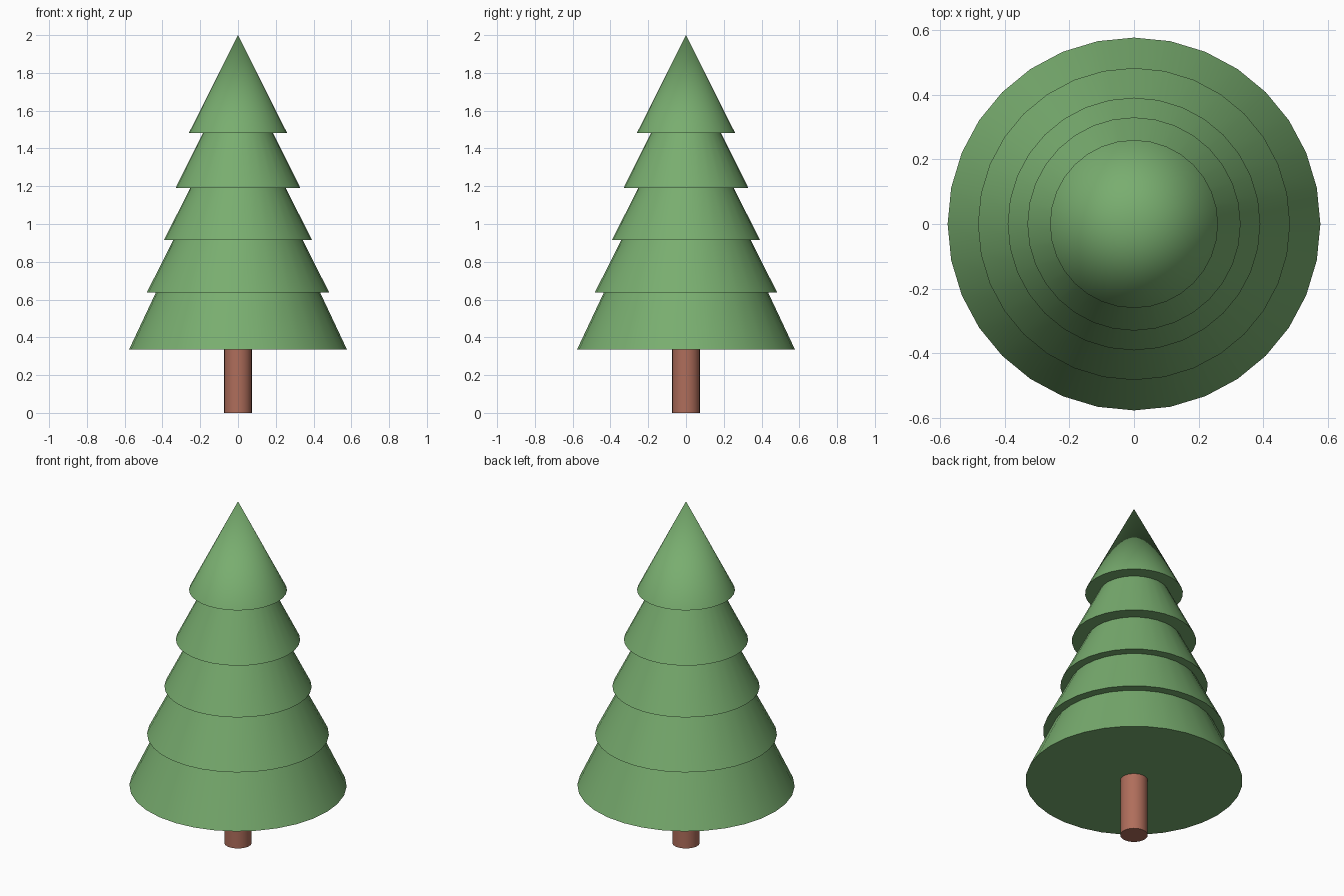
import bpy, bmesh, math

if "Cube" in bpy.data.objects:
    bpy.data.objects.remove(bpy.data.objects["Cube"])

SIDES = 32


def material(name, rgb):
    m = bpy.data.materials.new(name)
    m.diffuse_color = (*rgb, 1.0)
    m.use_nodes = True
    m.node_tree.nodes["Principled BSDF"].inputs["Base Color"].default_value = m.diffuse_color
    return m


def lathe(name, profile, mat):
    """Revolve (radius, z) points, from bottom axis to top axis, around z."""
    bm = bmesh.new()
    verts = [bm.verts.new((r, 0, z)) for r, z in profile]
    edges = [bm.edges.new(pair) for pair in zip(verts, verts[1:])]
    bmesh.ops.spin(bm, geom=verts + edges, cent=(0, 0, 0), axis=(0, 0, 1),
                   angle=math.tau, steps=SIDES, use_duplicate=False)
    bmesh.ops.remove_doubles(bm, verts=bm.verts, dist=1e-4)
    bmesh.ops.recalc_face_normals(bm, faces=bm.faces)
    mesh = bpy.data.meshes.new(name)
    bm.to_mesh(mesh)
    bm.free()
    obj = bpy.data.objects.new(name, mesh)
    bpy.context.collection.objects.link(obj)
    mesh.materials.append(mat)
    bpy.ops.object.select_all(action='DESELECT')
    obj.select_set(True)
    bpy.context.view_layer.objects.active = obj
    bpy.ops.object.shade_smooth_by_angle(angle=math.radians(30))
    return obj


green = material("leaf_green", (0.19, 0.42, 0.16))
brown = material("bark_brown", (0.43, 0.155, 0.105))

# Foliage: stacked skirts, each (bottom radius, bottom z, top radius)
tiers = [
    (0.577, 0.335, 0.435),
    (0.483, 0.637, 0.342),
    (0.391, 0.916, 0.253),
    (0.330, 1.191, 0.185),
    (0.260, 1.482, 0.0),
]
tops = [t[1] for t in tiers[1:]] + [2.0]
profile = [(0, tiers[0][1])]
for (r0, z0, r1), z1 in zip(tiers, tops):
    profile += [(r0, z0), (r1, z1)]
lathe("foliage", profile, green)

# Trunk
lathe("trunk", [(0, 0), (0.073, 0), (0.073, 0.345), (0, 0.345)], brown)
